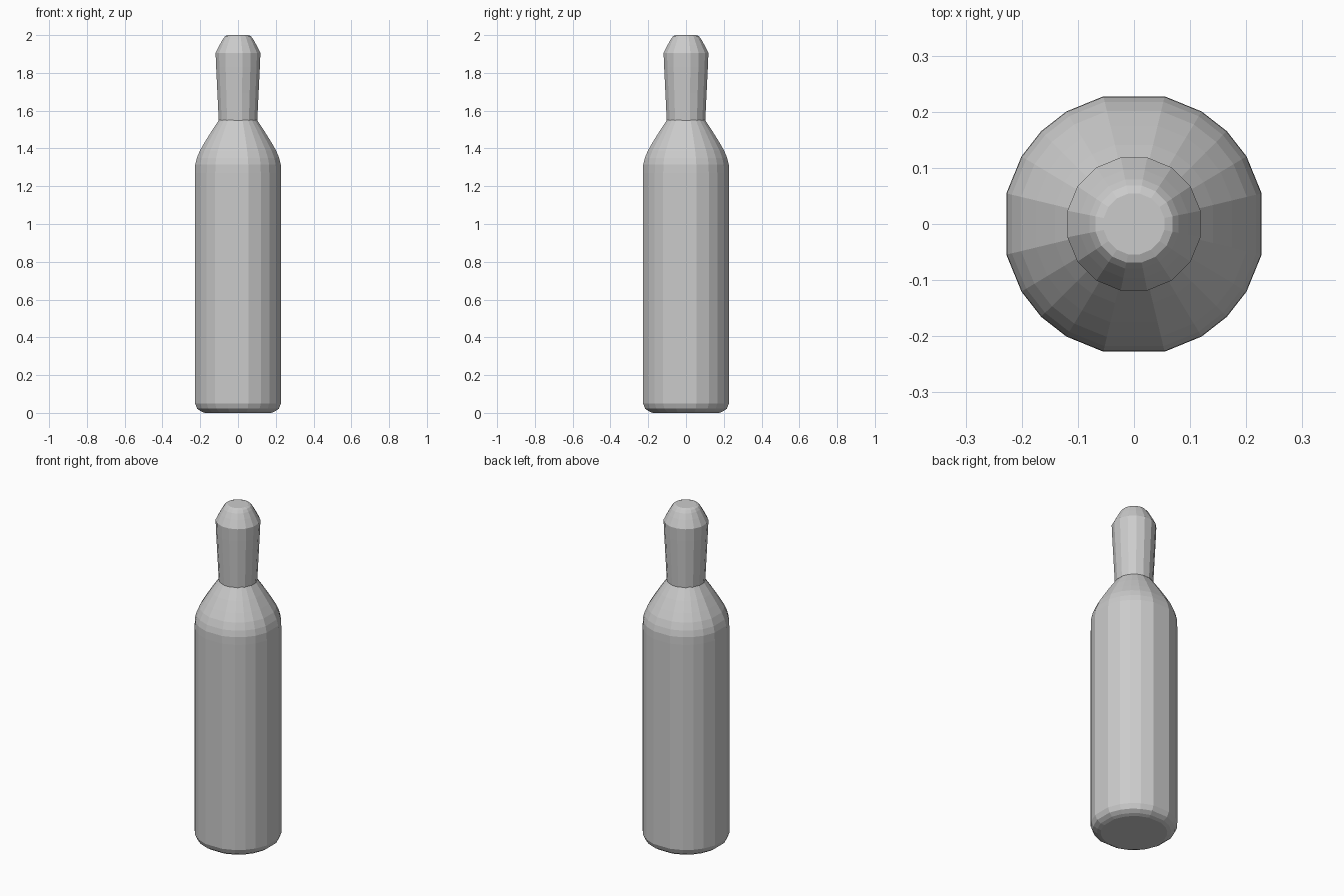
import bpy, bmesh
from math import radians, sin, cos

cube = bpy.data.objects.get("Cube")
if cube:
    bpy.data.objects.remove(cube)

grey = bpy.data.materials.new("light grey metal")
grey.use_nodes = True
colour = (0.6, 0.6, 0.6, 1)
grey.diffuse_color = colour
grey.node_tree.nodes["Principled BSDF"].inputs["Base Color"].default_value = colour


def lathe(name, profile, angles):
    """Turn (radius, height) pairs into a closed, flat-faced solid."""
    bm = bmesh.new()
    rings = [[bm.verts.new((r * cos(a), r * sin(a), z)) for a in angles]
             for r, z in profile]
    n = len(angles)
    for low, high in zip(rings, rings[1:]):
        for i in range(n):
            j = (i + 1) % n
            bm.faces.new((low[i], low[j], high[j], high[i]))
    bm.faces.new(rings[0][::-1])
    bm.faces.new(rings[-1])
    mesh = bpy.data.meshes.new(name)
    bm.to_mesh(mesh)
    bm.free()
    mesh.materials.append(grey)
    obj = bpy.data.objects.new(name, mesh)
    bpy.context.collection.objects.link(obj)
    return obj


# Body with broad flats facing the four main directions
body_angles = [radians(90 * q + a) for q in range(4)
               for a in (13.5, 31, 45, 59, 76.5)]
lathe("cylinder_body",
      [(0.18, 0), (0.2, 0.007), (0.222, 0.022), (0.234, 0.05),
       (0.234, 1.27), (0.233, 1.315), (0.224, 1.35), (0.207, 1.39),
       (0.18, 1.435), (0.145, 1.49), (0.102, 1.552)], body_angles)

# Flared valve cap with a rounded crown
cap_angles = [radians(22.5 * (i + 0.5)) for i in range(16)]
lathe("valve_cap",
      [(0.104, 1.549), (0.111, 1.69), (0.118, 1.83), (0.121, 1.905),
       (0.098, 1.95), (0.081, 1.98), (0.07, 1.994), (0.055, 2.0)], cap_angles)
